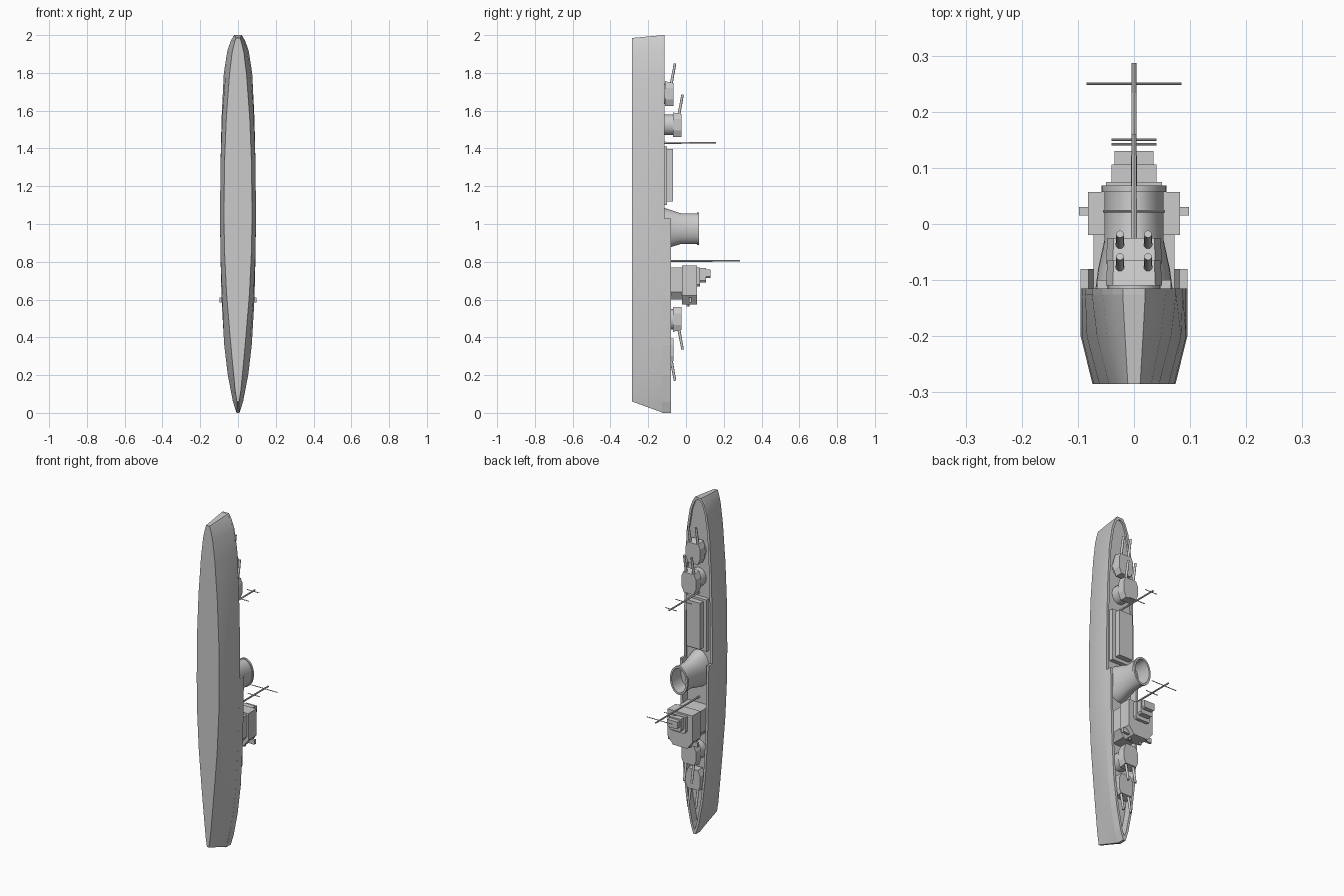
import bpy, bmesh, math
from mathutils import Vector

if "Cube" in bpy.data.objects:
    bpy.data.objects.remove(bpy.data.objects["Cube"])

# The ship stands on its bow: length runs along z, "up" on the ship is +y.


def finish(name, bm, smooth=False):
    bmesh.ops.recalc_face_normals(bm, faces=bm.faces)
    me = bpy.data.meshes.new(name)
    bm.to_mesh(me)
    bm.free()
    ob = bpy.data.objects.new(name, me)
    bpy.context.collection.objects.link(ob)
    if smooth:
        bpy.ops.object.select_all(action='DESELECT')
        ob.select_set(True)
        bpy.context.view_layer.objects.active = ob
        bpy.ops.object.shade_smooth_by_angle(angle=math.radians(30))
    return ob


def loft(name, rings, smooth=False, closed=False):
    """Skin a list of equal-length closed rings; cap the ends or join them."""
    bm = bmesh.new()
    vs = [[bm.verts.new(p) for p in r] for r in rings]
    n, m = len(rings[0]), len(rings)
    for i in range(m if closed else m - 1):
        a, b = vs[i], vs[(i + 1) % m]
        for j in range(n):
            k = (j + 1) % n
            bm.faces.new((a[j], a[k], b[k], b[j]))
    if not closed:
        bm.faces.new(vs[0])
        bm.faces.new(vs[-1])
    return finish(name, bm, smooth)


def plate(name, outline, y0, y1):
    """Extrude an (x, z) outline upwards from y0 to y1."""
    return loft(name, [[(x, y, z) for x, z in outline] for y in (y0, y1)])


def block(name, hx, y0, y1, z0, z1):
    return plate(name, [(-hx, z0), (hx, z0), (hx, z1), (-hx, z1)], y0, y1)


def ellipse(y, rx, rz, zc, n=32):
    return [(rx * math.cos(math.tau * i / n), y, zc + rz * math.sin(math.tau * i / n))
            for i in range(n)]


def rod(name, a, b, r0, r1, n=12):
    a, b = Vector(a), Vector(b)
    q = (b - a).to_track_quat('Z', 'Y')
    ring = lambda c, r: [c + q @ Vector((r * math.cos(math.tau * i / n),
                                         r * math.sin(math.tau * i / n), 0)) for i in range(n)]
    return loft(name, [ring(a, r0), ring(b, r1)], True)


# Hull stations: fraction of length, half width at keel, knuckle and deck
KEEL, KNUCKLE, DECK = -0.285, -0.2, -0.125
stations = [(0, .006, .006, .008), (.03, .015, .021, .027), (.1, .028, .045, .054),
            (.18, .042, .063, .073), (.3, .061, .083, .087), (.42, .072, .093, .093),
            (.515, .074, .095, .095), (.65, .072, .093, .093), (.78, .062, .084, .087),
            (.9, .045, .066, .075), (.96, .031, .048, .056), (.985, .02, .032, .038),
            (1, .011, .016, .02)]
rings = []
for t, a, b, c in stations:
    half = []
    for w, y in ((a, KEEL), (b, KNUCKLE), (c, DECK)):
        f = min(1, (y - KEEL) / 0.165)
        lo, hi = .06 * (1 - f), 1.985 + .015 * f
        half.append((w, y, lo + t * (hi - lo)))
    rings.append(half + [(-x, y, z) for x, y, z in reversed(half)])
loft("hull", rings, True)

# Bulwarks: high around the forward half, a low rim aft
T = 0.014
edge = [(d, 2 * t) for t, _, _, d in stations]


def bulwark(name, pts, y1, end_shift):
    inner = [(max(w - T, .002), z) for w, z in pts]
    inner[-1] = (max(pts[-1][0] - T, .002), pts[-1][1] + end_shift)
    right = pts + [(-x, z) for x, z in reversed(pts)]
    left = [(-x, z) for x, z in inner] + list(reversed(inner))
    plate(name, right + left, DECK - .001, y1)


bulwark("fore_bulwark", [p for p in reversed(edge) if p[1] <= 1.031], -.08, .03)
bulwark("aft_rim", [p for p in edge if p[1] >= 1.029], -.115, -.014)


# Gun turrets: built for the stern, mirrored to the bow
def turret(name, z, base, mirror):
    m = (lambda v: 2.02 - v) if mirror else (lambda v: v)
    loft(name + "_barbette", [ellipse(y, .047, .054, m(z)) for y in (DECK, base + .005)], True)
    plan = [(-.034, -.065), (.034, -.065), (.05, -.03), (.05, .03), (.038, .066), (-.038, .066),
            (-.05, .03), (-.05, -.03)]
    low = [(x, base, m(z + d)) for x, d in plan]
    top = [(x * .95, base + .045, m(z + (d - .01 if d > 0.05 else d))) for x, d in plan]
    loft(name + "_house", [low, top])
    for side in (-1, 1):
        rod(name + "_gun", (side * .025, base + .028, m(z + .03)),
            (side * .025, base + .052, m(z + .16)), .008, .0065)


for mirror, end in ((False, "aft"), (True, "fore")):
    turret(end + "_lower_turret", 1.69, -.11, mirror)
    turret(end + "_upper_turret", 1.525, -.07, mirror)

# Aft deckhouse
block("aft_deckhouse", .066, DECK, -.1, 1.1, 1.41)
block("aft_deckhouse_upper", .045, -.1, -.068, 1.12, 1.397)

# Funnel: flared base, straight stack, rim and hollow mouth
profile = [(DECK, .07, .11, .978), (-.08, .064, .098, .976), (-.03, .053, .082, .975),
           (.057, .053, .08, .975), (.057, .058, .085, .975), (.069, .058, .085, .975),
           (.069, .047, .073, .975), (-.02, .047, .073, .975)]
loft("funnel", [ellipse(*p) for p in profile], True)


# Bridge tower with bevelled forward corners
def bridge(name, hx, y0, y1, z0, z1, c):
    plate(name, [(-hx + c, z0), (hx - c, z0), (hx, z0 + c * 1.3), (hx, z1), (-hx, z1),
                 (-hx, z0 + c * 1.3)], y0, y1)


bridge("bridge_base", .072, DECK, -.02, .6, .77, .03)
bridge("bridge_block", .082, -.02, .057, .575, .78, .035)
bridge("bridge_upper_low", .05, .057, .075, .668, .77, .01)
bridge("bridge_upper", .04, .075, .106, .69, .767, .008)
bridge("bridge_top", .035, .106, .13, .715, .758, .006)
block("bridge_wing_beam", .098, .015, .03, .585, .612)
for s in (-1, 1):
    rod("bridge_wing_strut", (s * .035, .01, .59), (s * .035, .01, .562), .008, .008)

# Masts with yards: z, top, list of (height, half width)
for name, z, top, yards in (("fore_mast", .805, .287, [(.25, .085), (.15, .04)]),
                            ("aft_mast", 1.43, .16, [(.142, .04), (.023, .055)])):
    rod(name, (0, DECK, z), (0, top, z), .0055, .0045)
    for y, hx in yards:
        rod(name + "_yard", (-hx, y, z), (hx, y, z), .0022, .0022, 8)
